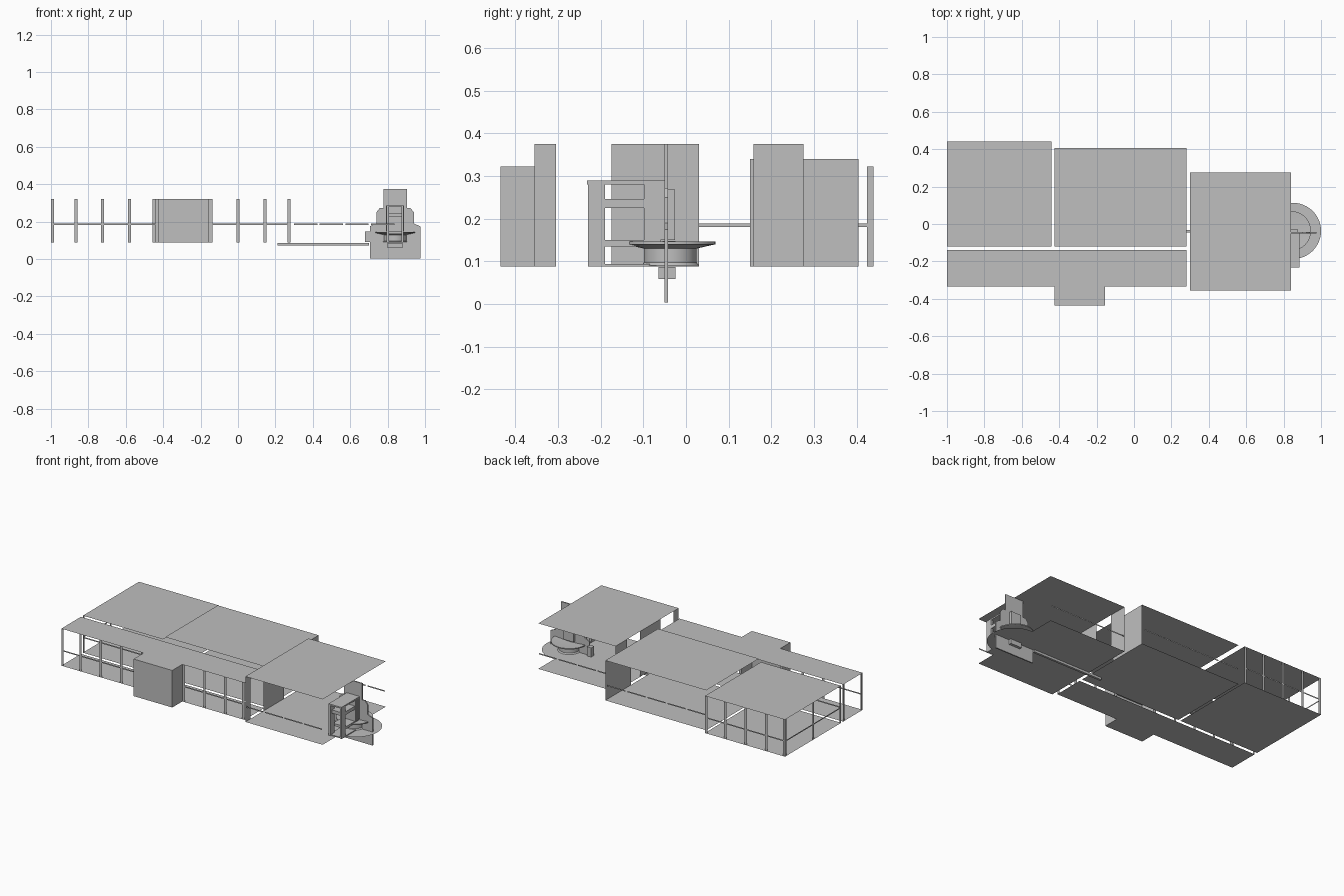
import bpy, bmesh, math

if "Cube" in bpy.data.objects:
    bpy.data.objects.remove(bpy.data.objects["Cube"])

grey = bpy.data.materials.new("plain grey")
grey.diffuse_color = (0.52, 0.52, 0.52, 1)
grey.use_nodes = True
grey.node_tree.nodes["Principled BSDF"].inputs["Base Color"].default_value = grey.diffuse_color


def finish(name, bm):
    me = bpy.data.meshes.new(name)
    bm.to_mesh(me)
    bm.free()
    me.materials.append(grey)
    ob = bpy.data.objects.new(name, me)
    bpy.context.collection.objects.link(ob)
    return ob


def sheets(name, polys):
    """One flat face per list of corner points."""
    bm = bmesh.new()
    for pts in polys:
        bm.faces.new([bm.verts.new(p) for p in pts])
    return finish(name, bm)


def flat(outline, z):
    return [(x, y, z) for x, y in outline]


def rect(x0, x1, y0, y1):
    return [(x0, y0), (x1, y0), (x1, y1), (x0, y1)]


def along_x(y, x0, x1, z0, z1):
    return [(x0, y, z0), (x1, y, z0), (x1, y, z1), (x0, y, z1)]


def along_y(x, y0, y1, z0, z1):
    return [(x, y0, z0), (x, y1, z0), (x, y1, z1), (x, y0, z1)]


def boxes(name, items):
    bm = bmesh.new()
    for x0, x1, y0, y1, z0, z1 in items:
        for v in bmesh.ops.create_cube(bm, size=1)["verts"]:
            v.co = ((x0 + x1) / 2 + v.co.x * (x1 - x0),
                    (y0 + y1) / 2 + v.co.y * (y1 - y0),
                    (z0 + z1) / 2 + v.co.z * (z1 - z0))
    return finish(name, bm)


def lathe(name, cx, cy, profile, a0=0.0, a1=2 * math.pi, n=48):
    bm = bmesh.new()
    rings = []
    for i in range(n + 1):
        a = a0 + (a1 - a0) * i / n
        rings.append([bm.verts.new((cx + r * math.cos(a), cy + r * math.sin(a), z))
                      for r, z in profile])
    for p, q in zip(rings, rings[1:]):
        for k in range(len(profile) - 1):
            bm.faces.new((p[k], q[k], q[k + 1], p[k + 1]))
    bmesh.ops.remove_doubles(bm, verts=bm.verts, dist=1e-5)
    ob = finish(name, bm)
    bpy.context.view_layer.objects.active = ob
    ob.select_set(True)
    bpy.ops.object.shade_smooth_by_angle()
    ob.select_set(False)
    return ob


FLOOR = 0.088
# Room plans, each used for a floor sheet and a roof sheet
rooms = {
    "west_room": (rect(-1, -0.44, -0.12, 0.44), 0.322),
    "middle_room": (rect(-0.425, 0.28, -0.12, 0.405), 0.34),
    "front_gallery": ([(-1, -0.335), (-0.425, -0.335), (-0.425, -0.435), (-0.155, -0.435),
                       (-0.155, -0.335), (0.28, -0.335), (0.28, -0.14), (-1, -0.14)], 0.322),
    "east_room": (rect(0.30, 0.84, -0.355, 0.275), 0.375),
}
for name, (outline, top) in rooms.items():
    sheets(name + "_floor", [flat(outline, FLOOR)])
    sheets(name + "_roof", [flat(outline, top)])

# Solid wall panels
sheets("east_room_walls", [along_y(0.30, a, b, FLOOR, 0.375)
                           for a, b in ((-0.355, -0.305), (-0.175, 0.03), (0.158, 0.275))])
sheets("middle_room_wall", [along_y(0.28, 0.15, 0.405, FLOOR, 0.34)])
sheets("porch_walls", [along_x(-0.435, -0.425, -0.155, FLOOR, 0.322),
                       along_y(-0.425, -0.435, -0.335, FLOOR, 0.322),
                       along_y(-0.155, -0.435, -0.335, FLOOR, 0.322),
                       along_x(-0.335, -0.442, -0.425, FLOOR, 0.322),
                       along_x(-0.335, -0.155, -0.137, FLOOR, 0.322)])

# Flat window posts
W = 0.008
west_posts = (-0.992, -0.866, -0.724, -0.581)
sheets("gallery_posts", [along_x(-0.335, x - W, x + W, FLOOR, 0.322)
                         for x in west_posts + (0.0, 0.145, 0.272)])
sheets("west_back_posts", [along_x(0.437, x - W, x + W, FLOOR, 0.322)
                           for x in west_posts + (-0.448,)])
sheets("west_side_posts", [along_y(-1, y - W, y + W, FLOOR, 0.322)
                           for y in (-0.327, -0.148, -0.112, 0.158, 0.432)])

# Thin window rails
R0, R1 = 0.181, 0.189
sheets("gallery_rails", [along_x(-0.335, -1, -0.442, R0, R1),
                         along_x(-0.335, -0.137, 0.28, R0, R1)])
sheets("west_rails", [along_x(0.437, -1, -0.44, R0, R1),
                      along_x(-0.12, -1, -0.44, R0, R1),
                      along_y(-1, -0.12, 0.44, R0, R1)])
step = 0.137
sheets("east_room_rails", [along_x(y, 0.30 + i * step, 0.30 + i * step + 0.125, R0, R1)
                           for i in range(4) for y in (-0.355, 0.275)])
sheets("middle_room_rails", [along_x(0.405, -0.42 + i * 0.14, -0.295 + i * 0.14, R0, R1)
                             for i in range(5)])

# Machine: long rod under the east room and its end block
boxes("long_rod", [(0.21, 0.70, -0.046, -0.032, 0.073, 0.087)])
boxes("rod_block", [(0.68, 0.71, -0.055, -0.025, 0.09, 0.148)])

# Machine: upright stepped plate
half = [(0.135, 0.003), (0.135, 0.175), (0.10, 0.19), (0.10, 0.25), (0.083, 0.272), (0.063, 0.272),
        (0.063, 0.375)]
outline = [(0.84 + x, z) for x, z in half] + [(0.84 - x, z) for x, z in reversed(half)]
bm = bmesh.new()
face = bm.faces.new([bm.verts.new((x, -0.05, z)) for x, z in outline])
ext = bmesh.ops.extrude_face_region(bm, geom=[face])
for v in ext["geom"]:
    if isinstance(v, bmesh.types.BMVert):
        v.co.y = -0.042
bm.faces.new([v for v in bm.verts if v.co.y < -0.049][:len(outline)]) if not face.is_valid else None
bmesh.ops.recalc_face_normals(bm, faces=bm.faces)
finish("upright_plate", bm)
boxes("plate_brackets", [(0.80, 0.88, -0.064, -0.025, 0.058, 0.087),
                         (0.805, 0.875, -0.042, -0.026, 0.15, 0.268)])

# Machine: open cage with posts, beams and slats
X0, X1 = 0.795, 0.885
cage = []
for x in (X0, X1 - 0.012):
    cage += [(x, x + 0.012, -0.23, -0.19, 0.088, 0.285),
             (x, x + 0.012, -0.098, -0.05, 0.15, 0.285)]
cage += [(X0, X1, -0.232, -0.045, 0.28, 0.289),
         (X0, X1, -0.215, -0.07, 0.225, 0.246),
         (X0, X1, -0.225, -0.05, 0.088, 0.094),
         (X0, X1, -0.19, -0.06, 0.135, 0.15)]
boxes("cage_frame", cage)
boxes("cage_slats", [(X0 - 0.003, X1 + 0.003, -0.096 + i * 0.009, -0.091 + i * 0.009, 0.15, 0.285)
                     for i in range(5)])

# Machine: ground disc, drum and flared bowl
CX, CY = 0.85, -0.037
lathe("ground_disc", CX, CY, [(0, FLOOR), (0.15, FLOOR)])
lathe("drum", 0.84, CY, [(0, 0.09), (0.068, 0.09), (0.062, 0.097), (0.062, 0.13), (0, 0.13)])
lathe("bowl", 0.84, CY, [(0, 0.128), (0.062, 0.13), (0.106, 0.14), (0.106, 0.146), (0, 0.138)])
